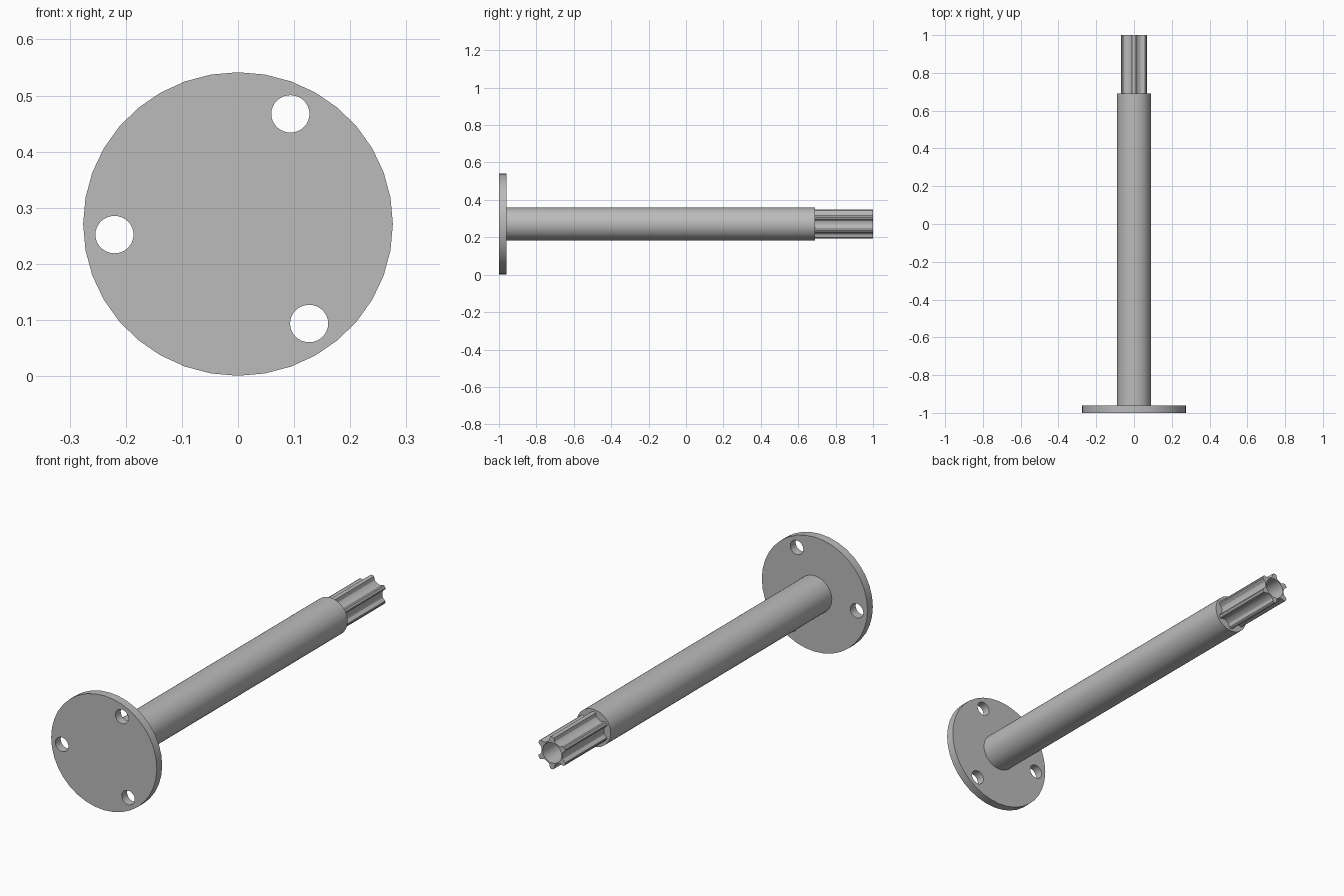
import bpy, bmesh, math

if "Cube" in bpy.data.objects:
    bpy.data.objects.remove(bpy.data.objects["Cube"], do_unlink=True)

CENTRE_Z = 0.271   # height of the axle line
FLATTEN = 0.98     # the round sections are slightly wider than tall

steel = bpy.data.materials.new("grey steel")
steel.use_nodes = True
colour = (0.5, 0.5, 0.5, 1)
steel.diffuse_color = colour
steel.node_tree.nodes["Principled BSDF"].inputs["Base Color"].default_value = colour


def polar(radius, degrees):
    a = math.radians(degrees)
    return radius * math.cos(a), radius * math.sin(a)


def circle(radius, count, cx=0, cz=0):
    ring = [polar(radius, 360 * i / count) for i in range(count)]
    return [(cx + x, cz + z) for x, z in ring]


def prism(name, loops, y0, y1):
    """Extrude an outline, with any inner loops as holes, along y."""
    bm = bmesh.new()
    for loop in loops:
        verts = [bm.verts.new((x, y0, CENTRE_Z + z * FLATTEN)) for x, z in loop]
        for a, b in zip(verts, verts[1:] + verts[:1]):
            bm.edges.new((a, b))
    bmesh.ops.triangle_fill(bm, edges=bm.edges[:], use_beauty=True,
                            normal=(0, -1, 0))
    out = bmesh.ops.extrude_face_region(bm, geom=bm.faces[:],
                                        use_keep_orig=True)
    top = [g for g in out["geom"] if isinstance(g, bmesh.types.BMVert)]
    bmesh.ops.translate(bm, verts=top, vec=(0, y1 - y0, 0))
    bmesh.ops.recalc_face_normals(bm, faces=bm.faces[:])
    mesh = bpy.data.meshes.new(name)
    bm.to_mesh(mesh)
    bm.free()
    mesh.materials.append(steel)
    obj = bpy.data.objects.new(name, mesh)
    bpy.context.collection.objects.link(obj)
    bpy.ops.object.select_all(action="DESELECT")
    obj.select_set(True)
    bpy.context.view_layer.objects.active = obj
    bpy.ops.object.shade_smooth_by_angle(angle=math.radians(30))
    return obj


# Flange with three bolt holes
holes = [circle(0.034, 32, *polar(0.221, 65 + 120 * i)) for i in range(3)]
prism("flange", [circle(0.276, 36)] + holes, -1, -0.96)

# Round shaft
prism("shaft", [circle(0.0895, 48)], -0.962, 0.69)

# Six-lobed hollow spline at the back end
half_lobe = [(4, 0.078), (8, 0.075), (10, 0.069), (14, 0.059), (21, 0.055)]
lobe = [(-a, r) for a, r in reversed(half_lobe)] + half_lobe + [(30, 0.054)]
star = [polar(r, 90 + 60 * i + a) for i in range(6) for a, r in lobe]
prism("spline", [star, circle(0.049, 24)], 0.688, 1)
